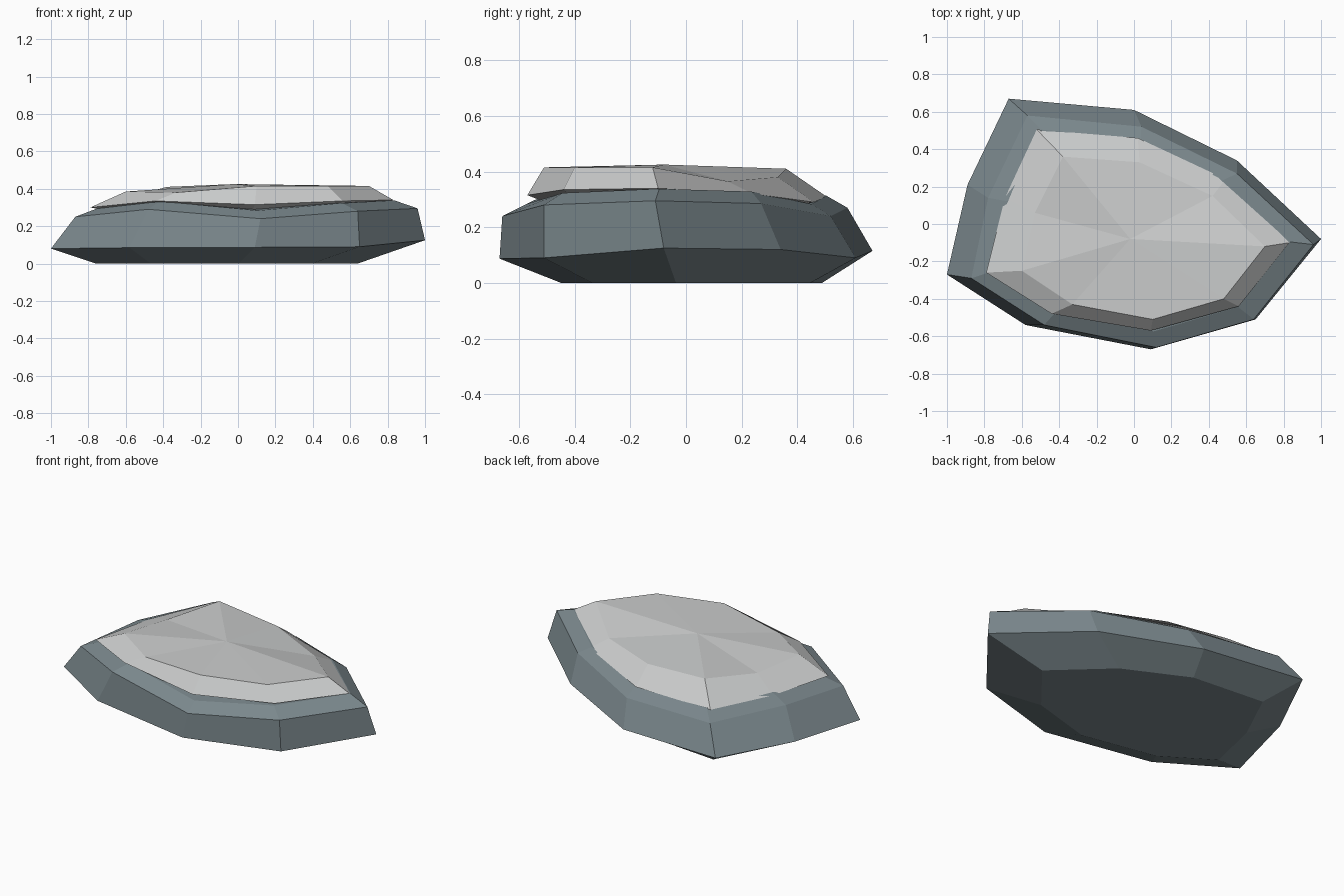
import bpy
import bmesh
from mathutils import Vector


def make_material(name, colour):
    material = bpy.data.materials.new(name)
    material.use_nodes = True
    material.diffuse_color = colour
    material.node_tree.nodes["Principled BSDF"].inputs["Base Color"].default_value = colour
    return material


def inset_ring(ring, factor, shift=(0, 0, 0), flat_height=None):
    """Shrink a ring towards the middle, then lift it or flatten it."""
    result = []
    for x, y, z in ring:
        height = z + shift[2] if flat_height is None else flat_height
        result.append((x * factor + shift[0], y * factor + shift[1], height))
    return result


def build_stone(name, rings, peak, material):
    """Join rings from bottom to top, closing with a flat base and a fan."""
    mesh = bpy.data.meshes.new(name)
    stone = bpy.data.objects.new(name, mesh)
    bpy.context.collection.objects.link(stone)
    bm = bmesh.new()
    levels = [[bm.verts.new(point) for point in ring] for ring in rings]
    count = len(levels[0])
    top = bm.verts.new(Vector(peak))
    bm.faces.new(list(reversed(levels[0])))
    for i in range(count):
        j = (i + 1) % count
        for lower, upper in zip(levels, levels[1:]):
            bm.faces.new((lower[i], lower[j], upper[j], upper[i]))
        bm.faces.new((levels[-1][i], levels[-1][j], top))
    bmesh.ops.recalc_face_normals(bm, faces=bm.faces)
    bm.to_mesh(mesh)
    bm.free()
    mesh.materials.append(material)
    return stone


default_cube = bpy.data.objects.get("Cube")
if default_cube:
    bpy.data.objects.remove(default_cube, do_unlink=True)

blue_grey = make_material("blue grey stone", (0.20, 0.25, 0.27, 1))
pale_grey = make_material("pale grey stone", (0.60, 0.61, 0.61, 1))

# Base rock: widest ring and shoulder ring, anticlockwise from the left tip
waist = [(-1, -.27, .08), (-.58, -.54, .085), (.09, -.67, .087),
         (.65, -.51, .09), (1, -.08, .125), (.55, .34, .12),
         (0, .61, .09), (-.67, .67, .115), (-.89, .21, .1)]
shoulder = [(-.87, -.29, .25), (-.48, -.54, .29), (.12, -.66, .24),
            (.64, -.51, .28), (.96, -.11, .295), (.55, .27, .285),
            (.04, .52, .24), (-.57, .58, .27), (-.78, .14, .27)]
foot = inset_ring(waist, .7, shift=(-.06, .02, 0), flat_height=0)
crown = inset_ring(shoulder, .87, shift=(0, 0, .043))
build_stone("base_rock", [foot, waist, shoulder, crown], (0, -.08, .33), blue_grey)

# Cap slab: overhanging rim and bevelled upper edge
rim = [(-.79, -.26, .3), (-.44, -.48, .335), (.09, -.57, .315),
       (.56, -.44, .335), (.83, -.1, .34), (.49, .24, .32),
       (.02, .46, .29), (-.52, .505, .31), (-.69, .14, .305)]
brow = [(-.6, -.25, .385), (-.33, -.43, .38), (.1, -.51, .415),
        (.48, -.4, .415), (.7, -.12, .415), (.42, .15, .365),
        (.03, .33, .38), (-.38, .36, .41), (-.53, .06, .37)]
underside = inset_ring(rim, .8, flat_height=.27)
build_stone("cap_slab", [underside, rim, brow], (-.02, -.08, .425), pale_grey)
